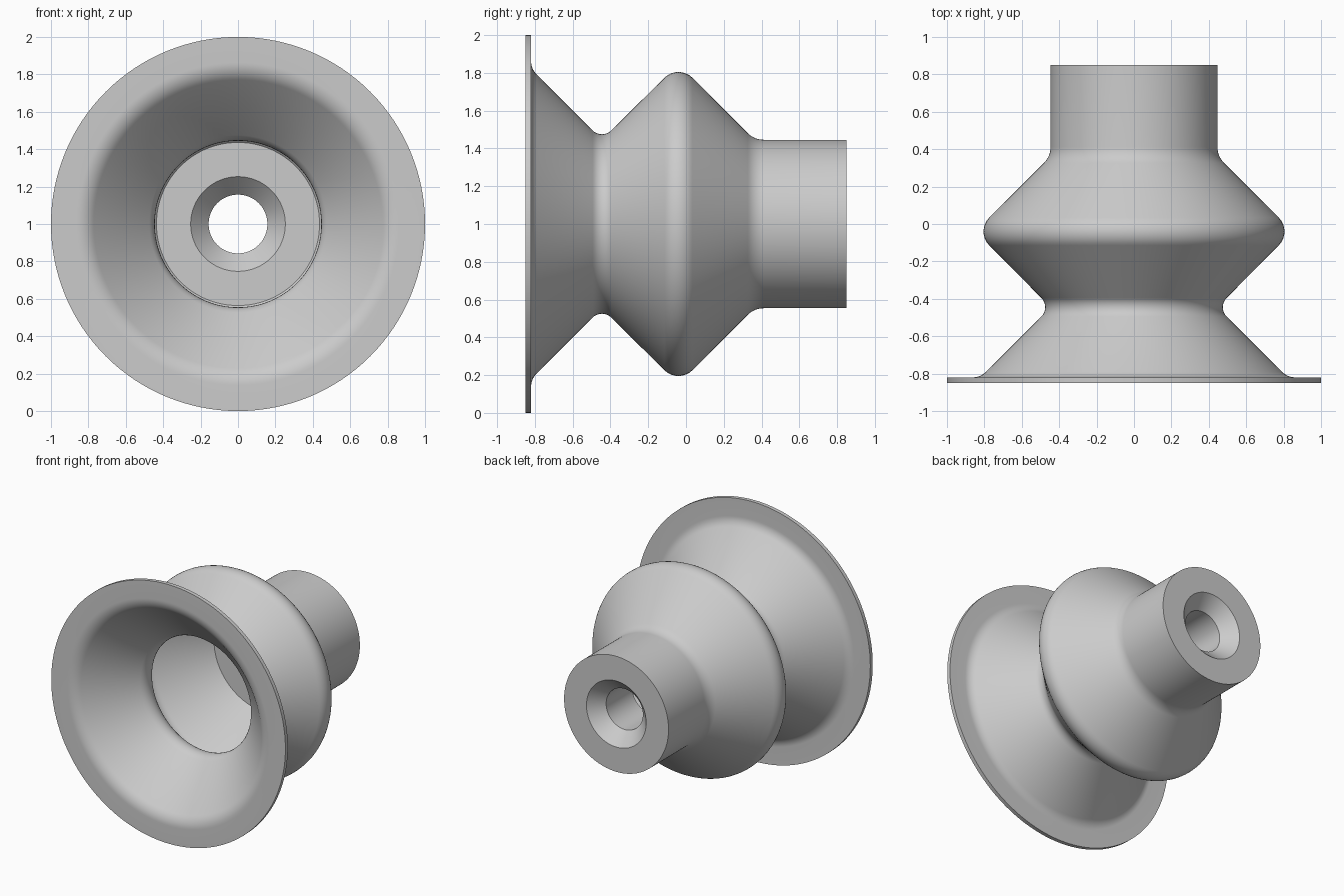
import bpy, bmesh, math
from mathutils import Vector, Matrix

cube = bpy.data.objects.get("Cube")
if cube:
    bpy.data.objects.remove(cube, do_unlink=True)

SEGMENTS = 128
AXIS_HEIGHT = 1.0

# One rubber grey for the whole body
grey = bpy.data.materials.new("rubber_grey")
grey.use_nodes = True
colour = (0.6, 0.6, 0.6, 1)
grey.diffuse_color = colour
grey.node_tree.nodes["Principled BSDF"].inputs["Base Color"].default_value = colour


def rounded_profile(corners, steps=8):
    """Closed outline of (y, radius, fillet) corners with true arc fillets."""
    outline = []
    for i, (y, r, fillet) in enumerate(corners):
        corner = Vector((y, r))
        if not fillet:
            outline.append(corner)
            continue
        to_prev = (Vector(corners[i - 1][:2]) - corner).normalized()
        to_next = (Vector(corners[(i + 1) % len(corners)][:2]) - corner).normalized()
        half = to_prev.angle(to_next) / 2
        centre = corner + (to_prev + to_next).normalized() * fillet / math.sin(half)
        start = corner + to_prev * fillet / math.tan(half) - centre
        sweep = start.angle_signed(corner + to_next * fillet / math.tan(half) - centre)
        for k in range(steps + 1):
            # angle_signed is clockwise, so turn by the negative
            outline.append(centre + Matrix.Rotation(-sweep * k / steps, 2) @ start)
    return outline


def lathe(name, corners):
    """Revolve an outline around the horizontal front-to-back axis."""
    bm = bmesh.new()
    verts = [bm.verts.new((p.y, p.x, AXIS_HEIGHT)) for p in rounded_profile(corners)]
    edges = [bm.edges.new((v, verts[i - 1])) for i, v in enumerate(verts)]
    bmesh.ops.spin(bm, geom=verts + edges, cent=(0, 0, AXIS_HEIGHT), axis=(0, 1, 0),
                   angle=math.tau, steps=SEGMENTS, use_merge=True)
    bmesh.ops.remove_doubles(bm, verts=bm.verts, dist=0.0001)
    bmesh.ops.recalc_face_normals(bm, faces=bm.faces)
    mesh = bpy.data.meshes.new(name)
    bm.to_mesh(mesh)
    bm.free()
    mesh.materials.append(grey)
    obj = bpy.data.objects.new(name, mesh)
    bpy.context.collection.objects.link(obj)
    bpy.ops.object.select_all(action="DESELECT")
    obj.select_set(True)
    bpy.context.view_layer.objects.active = obj
    bpy.ops.object.shade_smooth_by_angle(angle=math.radians(30))
    return obj


outer_skin = [
    (-0.85, 1.0, 0), (-0.82, 1.0, 0),       # flange rim
    (-0.82, 0.821, 0.10),                   # flange to lip cone
    (-0.445, 0.446, 0.07),                  # waist
    (-0.04, 0.848, 0.105),                  # bellows crest
    (0.362, 0.446, 0.12),                   # neck root
    (0.85, 0.446, 0),                       # neck end
]
bore = [
    (0.85, 0.255, 0), (0.75, 0.157, 0),     # rear countersink
    (0.43, 0.157, 0), (0.33, 0.253, 0),     # front countersink
]
inner_skin = [
    (0.33, 0.436, 0),                       # chamber floor
    (-0.04, 0.806, 0.075),                  # inside of crest
    (-0.445, 0.404, 0.10),                  # throat
    (-0.85, 0.809, 0.13),                   # inside of lip
]
lathe("bellows_suction_cup", outer_skin + bore + inner_skin)
